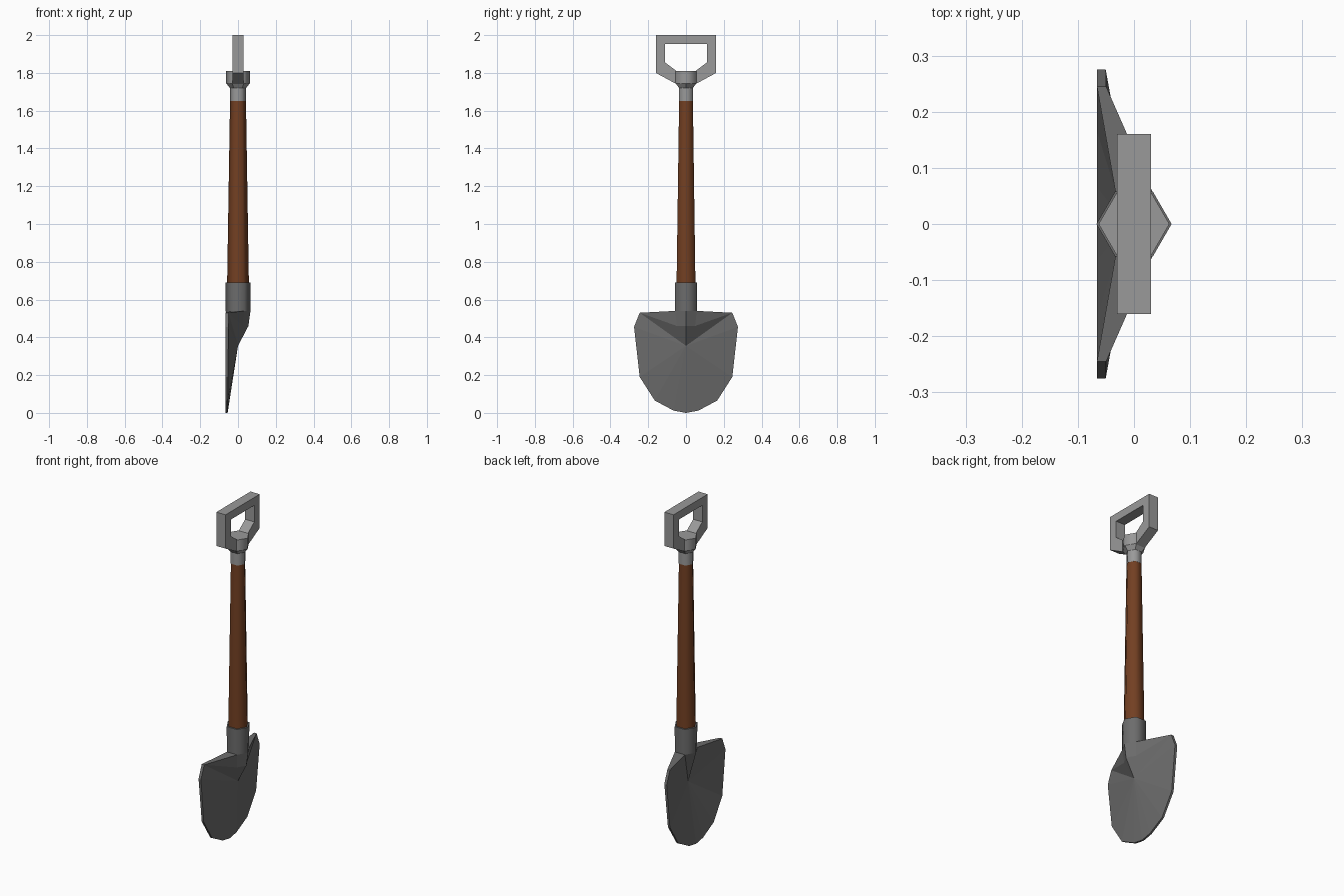
import bpy, bmesh, math

if "Cube" in bpy.data.objects:
    bpy.data.objects.remove(bpy.data.objects["Cube"])


def material(name, rgb):
    m = bpy.data.materials.new(name)
    m.diffuse_color = (*rgb, 1)
    m.use_nodes = True
    m.node_tree.nodes["Principled BSDF"].inputs["Base Color"].default_value = m.diffuse_color
    return m


STEEL = material("dark steel", (0.15, 0.15, 0.15))
GRIP = material("light grey metal", (0.32, 0.32, 0.32))
WOOD = material("brown wood", (0.17, 0.05, 0.016))


def finish(bm, name, mat, smooth=None):
    bmesh.ops.recalc_face_normals(bm, faces=bm.faces)
    me = bpy.data.meshes.new(name)
    if smooth:
        for f in bm.faces:
            f.smooth = smooth(f)
        for e in bm.edges:
            e.smooth = all(f.smooth for f in e.link_faces)
    bm.to_mesh(me)
    bm.free()
    me.materials.append(mat)
    ob = bpy.data.objects.new(name, me)
    bpy.context.collection.objects.link(ob)
    return ob


def hex_ring(bm, r, z):
    return [bm.verts.new((r * math.cos(i * math.pi / 3), r * math.sin(i * math.pi / 3), z))
            for i in range(6)]


def bridge(bm, a, b):
    n = len(a)
    for i in range(n):
        j = (i + 1) % n
        bm.faces.new((a[i], a[j], b[j], b[i]))


def hex_tube(name, profile, mat):
    # stacked six-sided rings, capped at both ends
    bm = bmesh.new()
    rings = [hex_ring(bm, r, z) for r, z in profile]
    for a, b in zip(rings, rings[1:]):
        bridge(bm, a, b)
    bm.faces.new(rings[0])
    bm.faces.new(rings[-1])
    return finish(bm, name, mat, lambda f: abs(f.normal.z) < 0.3)


# wooden shaft and upper ferrule
hex_tube("shaft", [(0.058, 0.66), (0.042, 1.66)], WOOD)
hex_tube("ferrule", [(0.043, 1.65), (0.043, 1.72), (0.063, 1.745), (0.063, 1.81)], GRIP)

# D-shaped grip: outer and inner outlines given thickness along x
bm = bmesh.new()
outer = [(0.16, 2.0), (0.16, 1.8), (0.04, 1.735)]
inner = [(0.11, 1.953), (0.11, 1.855), (0.05, 1.81)]
loops = []
for half in (outer, inner):
    pts = half + [(-y, z) for y, z in reversed(half)]
    loops.append([[bm.verts.new((x, y, z)) for y, z in pts] for x in (-0.03, 0.03)])
(o0, o1), (i0, i1) = loops
for a, b in ((o0, o1), (o0, i0), (o1, i1), (i0, i1)):
    bridge(bm, a, b)
finish(bm, "grip", GRIP)

# blade and socket in one piece: hexagonal socket flowing into dished wings
bm = bmesh.new()
top = hex_ring(bm, 0.067, 0.69)
low = hex_ring(bm, 0.066, 0.54)
bridge(bm, top, low)
bm.faces.new(top)
socket_faces = set(bm.faces)
# drop the two socket ends into the blade centre
front_tip = bm.verts.new((-0.014, 0, 0.355))
back_tip = bm.verts.new((0.0, 0, 0.355))
back_mid = bm.verts.new((0.055, 0, 0.46))
rim = [(0.245, 0.53), (0.275, 0.455), (0.245, 0.19), (0.165, 0.065), (0.065, 0.012)]
end_f = bm.verts.new((-0.066, 0, 0))
end_b = bm.verts.new((-0.055, 0, 0))
for s, (bi, fi) in ((1, (1, 2)), (-1, (5, 4))):
    cb, cf = low[bi], low[fi]
    side = bm.verts.new((0.027, s * 0.048, 0.46))
    f = [bm.verts.new((-0.066, s * y, z)) for y, z in rim] + [end_f]
    b = [bm.verts.new((-0.055 + 0.01 * z, s * y, z)) for y, z in rim] + [end_b]
    for k in range(5):
        bm.faces.new((f[k], f[k + 1], front_tip))
        bm.faces.new((b[k], b[k + 1], back_tip))
        bm.faces.new((f[k], f[k + 1], b[k + 1], b[k]))
    bm.faces.new((f[0], cf, front_tip))           # dished front beside socket
    bm.faces.new((cf, low[3], front_tip))         # front socket point
    bm.faces.new((f[0], cf, cb, b[0]))            # top ledge
    bm.faces.new((b[0], cb, side))                # wing behind socket
    bm.faces.new((b[0], side, back_tip))
    bm.faces.new((low[0], cb, side, back_mid))    # rear socket taper
    bm.faces.new((back_mid, side, back_tip))
finish(bm, "blade", STEEL, lambda f: f in socket_faces and abs(f.normal.z) < 0.5)
